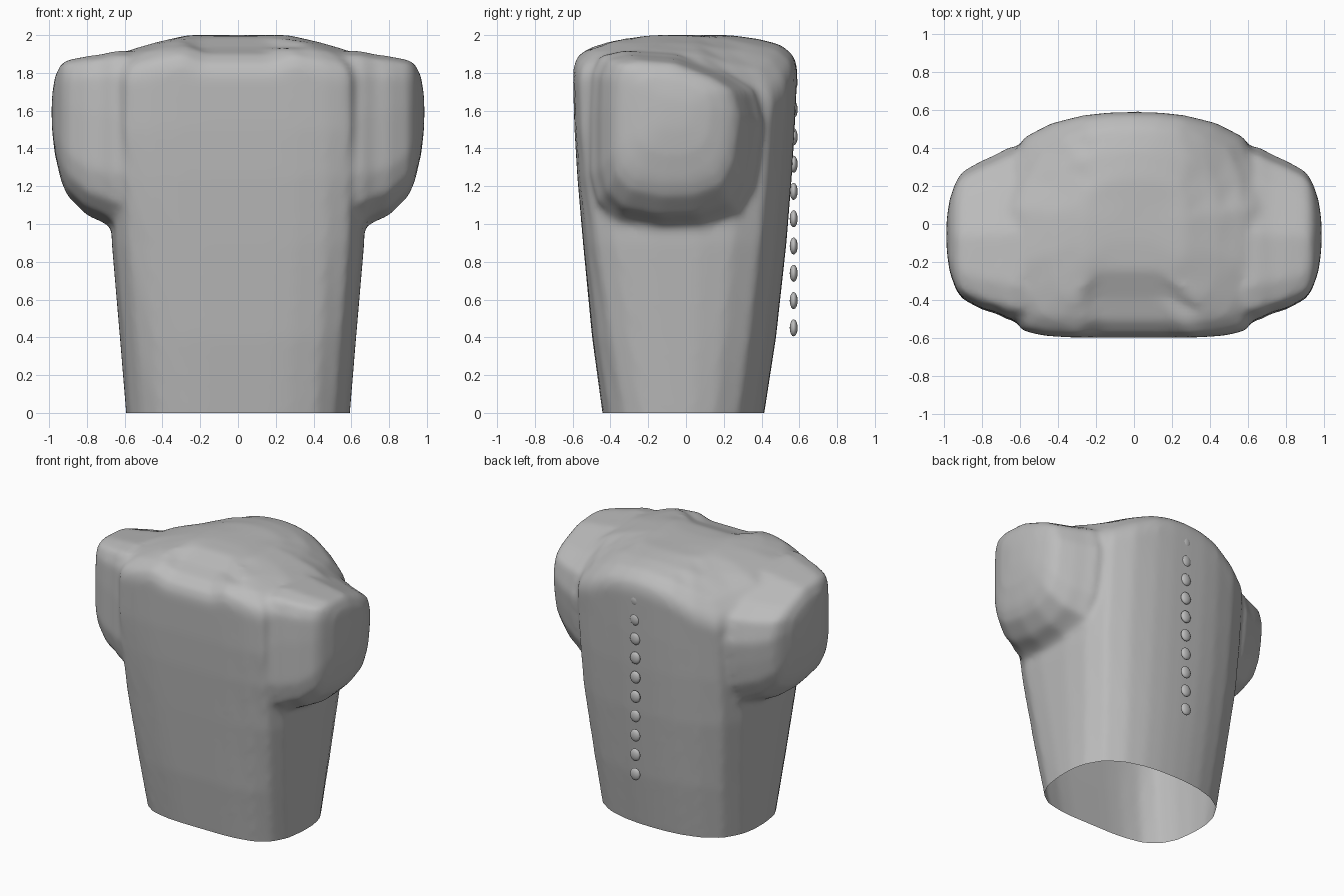
import bpy, bmesh, math

if "Cube" in bpy.data.objects:
    bpy.data.objects.remove(bpy.data.objects["Cube"])

grey = bpy.data.materials.new("cloth_grey")
grey.diffuse_color = (0.5, 0.5, 0.5, 1)
grey.use_nodes = True
grey.node_tree.nodes["Principled BSDF"].inputs["Base Color"].default_value = grey.diffuse_color


def loft(name, rings, tip):
    """Skin closed rings of equal length, flat cap on the first, fan to tip on the last."""
    bm = bmesh.new()
    vr = [[bm.verts.new(p) for p in r] for r in rings]
    n = len(vr[0])
    for a, b in zip(vr, vr[1:]):
        for i in range(n):
            j = (i + 1) % n
            bm.faces.new((a[i], a[j], b[j], b[i]))
    t = bm.verts.new(tip)
    for i in range(n):
        bm.faces.new((vr[-1][i], vr[-1][(i + 1) % n], t))
    bm.faces.new(vr[0])
    bmesh.ops.recalc_face_normals(bm, faces=bm.faces)
    me = bpy.data.meshes.new(name)
    bm.to_mesh(me)
    bm.free()
    me.materials.append(grey)
    ob = bpy.data.objects.new(name, me)
    bpy.context.collection.objects.link(ob)
    return ob


def smooth(ob, angle):
    bpy.ops.object.select_all(action='DESELECT')
    ob.select_set(True)
    bpy.context.view_layer.objects.active = ob
    bpy.ops.object.shade_smooth_by_angle(angle=math.radians(angle))


def apply(ob, kind, **settings):
    m = ob.modifiers.new(kind, kind)
    for k, v in settings.items():
        setattr(m, k, v)
    bpy.context.view_layer.objects.active = ob
    bpy.ops.object.modifier_apply(modifier=m.name)


# torso half cross-sections, softer at the hem than at the chest
chest = [(0, 1), (.2, .995), (.4, .97), (.65, .9), (.87, .77), (.97, .5), (1, .15), (1, -.4),
         (.97, -.75), (.88, -.94), (.7, -.985), (.46, -1), (.28, -1), (0, -1)]
hem = [(0, 1), (.2, .99), (.4, .955), (.63, .86), (.84, .67), (.96, .37), (1, .1), (1, -.2),
       (.965, -.52), (.87, -.76), (.7, -.92), (.46, -.985), (.28, -1), (0, -1)]


def section(w, f, b, t=1):
    half = [(p[0] * t + q[0] * (1 - t), p[1] * t + q[1] * (1 - t)) for p, q in zip(chest, hem)]
    pts = half + [(-x, y) for x, y in half[-2:0:-1]]
    return [(x * w, y * (b if y > 0 else f)) for x, y in pts]


def top_height(x, y):
    z = 2.0 - .19 * max(0, abs(x) - .28) - .6 * x * x * max(0, y) / .58
    if y < -.2:  # neck dip at the front
        z -= .05 * min(1, max(0, (.29 - abs(x)) / .09)) * min(1, (-y - .2) / .2)
    return z


rings = []
for z, w, f, b, t in [(-.12, .58, .423, .39, 0), (0, .592, .442, .415, 0), (.4, .625, .497, .477, .3),
                      (.9, .668, .545, .532, .65), (1.25, .672, .575, .56, .9),
                      (1.5, .672, .59, .575, 1)]:
    rings.append([(x, y, z) for x, y in section(w, f, b, t)])
for s, drop in [(1, .19), (.988, .14), (.955, .10), (.85, .05), (.65, .02), (.4, 0), (.15, 0)]:
    rings.append([(x, y, top_height(x, y) - drop * max(.3, min(1, abs(y) / (.56 * s))))
                  for x, y in section(.67 * s, .598 * s, .59 * s)])
torso = loft("jacket_body", rings, (0, 0, 2.0))

# puffed sleeve stubs: profile in unit y, z, top falling to the back
prof = [(0, .3), (0, .65), (.01, .87), (.06, .97), (.2, 1), (.5, .98), (.8, .87), (.95, .78),
        (1, .6), (.98, .42), (.95, .25), (.86, .09), (.65, .01), (.4, 0), (.15, .05), (.04, .15)]
stations = [(.5, -.49, .36, 1.05, 1.88), (.59, -.51, .41, .98, 1.92), (.66, -.505, .405, .975, 1.915),
            (.72, -.472, .37, 1.01, 1.9), (.8, -.45, .335, 1.045, 1.89),
            (.9, -.395, .28, 1.145, 1.87), (.935, -.35, .23, 1.22, 1.855),
            (.97, -.25, .13, 1.37, 1.78), (.985, -.14, .03, 1.5, 1.68)]
for side in (-1, 1):
    sr = [[(side * x, y0 + u * (y1 - y0), z0 + v * (z1 - z0)) for u, v in prof]
          for x, y0, y1, z0, z1 in stations]
    sleeve = loft("sleeve", sr, (side * .987, -.06, 1.6))
    apply(torso, 'BOOLEAN', operation='UNION', solver='EXACT', object=sleeve)
    bpy.data.objects.remove(sleeve)

# melt the seams together, then cut the hem open
apply(torso, 'REMESH', mode='VOXEL', voxel_size=.022, use_smooth_shade=True)
apply(torso, 'SMOOTH', factor=.5, iterations=9)
bm = bmesh.new()
bm.from_mesh(torso.data)
bmesh.ops.bisect_plane(bm, geom=bm.verts[:] + bm.edges[:] + bm.faces[:],
                       plane_co=(0, 0, 0), plane_no=(0, 0, 1), clear_inner=True)
bm.to_mesh(torso.data)
bm.free()
torso.data.materials.clear()
torso.data.materials.append(grey)
smooth(torso, 65)

# row of back buttons
for i in range(10):
    bpy.ops.mesh.primitive_uv_sphere_add(segments=16, ring_count=10, radius=1,
                                         location=(.02, .57, .45 + i * .1445))
    button = bpy.context.object
    button.name = "back_button"
    button.scale = (.04, .021, .045)
    button.data.materials.append(grey)
    smooth(button, 60)
